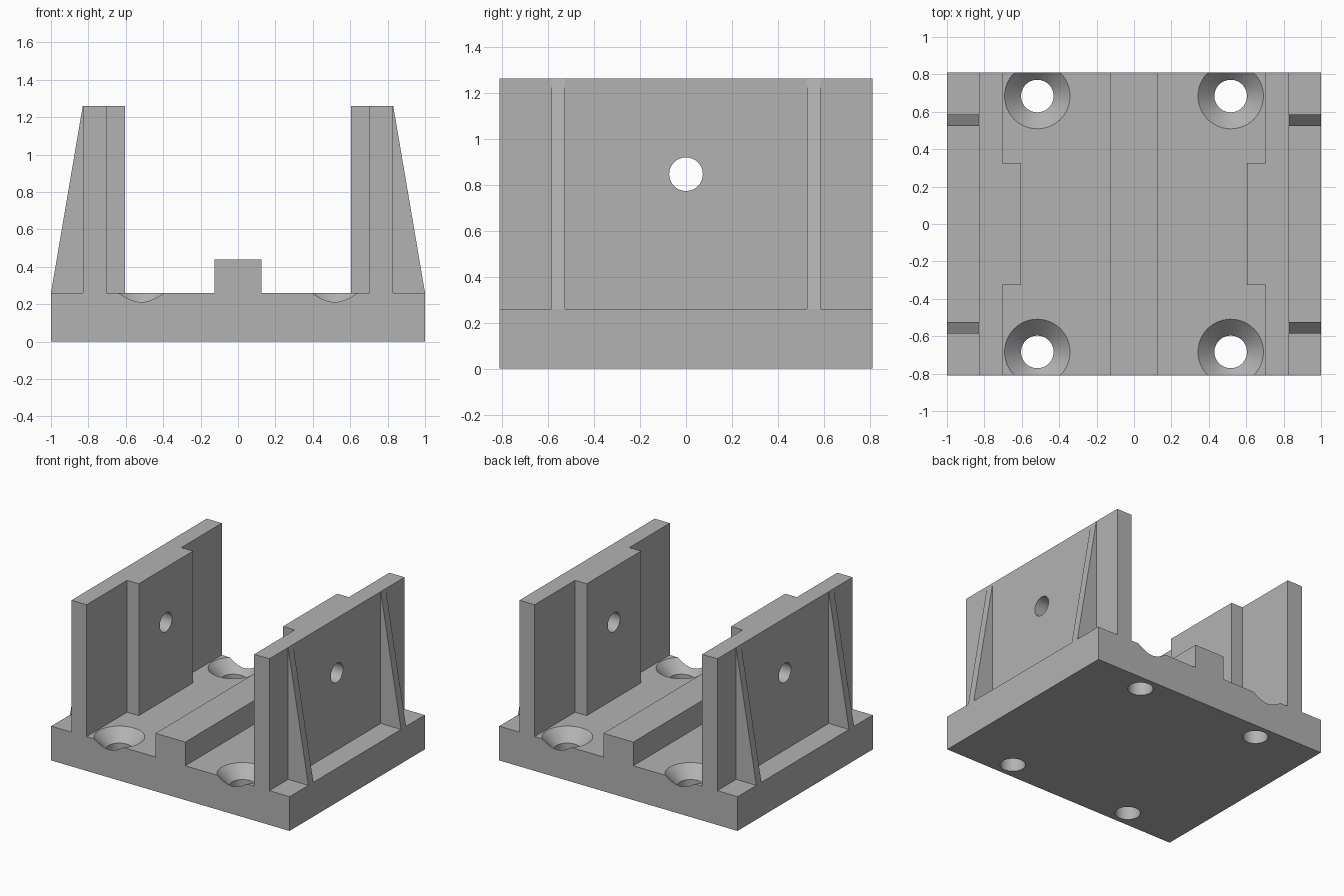
import bpy, bmesh, math
from mathutils import Vector

if "Cube" in bpy.data.objects:
    bpy.data.objects.remove(bpy.data.objects["Cube"], do_unlink=True)

HALF_Y = 0.81
FLOOR = 0.26
TOP = 1.26

grey = bpy.data.materials.new("plain grey")
grey.use_nodes = True
colour = (0.45, 0.45, 0.45, 1)
grey.diffuse_color = colour
grey.node_tree.nodes["Principled BSDF"].inputs["Base Color"].default_value = colour


def finish(name, bm):
    """Turn a bmesh into a named grey object."""
    bmesh.ops.recalc_face_normals(bm, faces=bm.faces[:])
    mesh = bpy.data.meshes.new(name)
    bm.to_mesh(mesh)
    bm.free()
    mesh.materials.append(grey)
    obj = bpy.data.objects.new(name, mesh)
    bpy.context.collection.objects.link(obj)
    return obj


def prism(name, points, move):
    """Extrude a flat outline along a vector."""
    bm = bmesh.new()
    face = bm.faces.new([bm.verts.new(p) for p in points])
    new = bmesh.ops.extrude_face_region(bm, geom=[face])["geom"]
    verts = [g for g in new if isinstance(g, bmesh.types.BMVert)]
    bmesh.ops.translate(bm, verts=verts, vec=Vector(move))
    return finish(name, bm)


def lathe(name, profile, centre, along_x=False):
    """Round cutter from (radius, height) pairs."""
    bm = bmesh.new()
    rings = []
    for r, h in profile:
        ring = []
        for i in range(64):
            a = math.tau * i / 64
            u, v = r * math.cos(a), r * math.sin(a)
            ring.append(bm.verts.new((h, u, v) if along_x else (u, v, h)))
        rings.append(ring)
    for a, b in zip(rings, rings[1:]):
        for i in range(64):
            j = (i + 1) % 64
            bm.faces.new((a[i], a[j], b[j], b[i]))
    bm.faces.new(rings[0])
    bm.faces.new(rings[-1])
    obj = finish(name, bm)
    obj.location = centre
    obj.hide_render = True
    return obj


def cut(obj, cutters):
    """Subtract the cutters, then smooth the round holes only."""
    bpy.ops.object.select_all(action="DESELECT")
    bpy.context.view_layer.objects.active = obj
    obj.select_set(True)
    for c in cutters:
        mod = obj.modifiers.new("hole", "BOOLEAN")
        mod.operation = "DIFFERENCE"
        mod.solver = "EXACT"
        mod.object = c
        bpy.ops.object.modifier_apply(modifier=mod.name)
    for c in cutters:
        bpy.data.objects.remove(c, do_unlink=True)
    bpy.ops.object.shade_smooth_by_angle(angle=math.radians(30))


# Base plate with raised centre rail, as one cross-section
half = [(1, 0), (1, FLOOR), (0.125, FLOOR), (0.125, 0.44)]
section = half + [(-x, z) for x, z in reversed(half)]
base = prism("base_plate", [(x, -HALF_Y, z) for x, z in section], (0, 2 * HALF_Y, 0))

# Countersunk screw holes in the four corners
screw = [(0.087, -0.1), (0.087, 0.172), (0.175, FLOOR), (0.175, 0.4)]
cut(base, [lathe("screw_cutter", screw, (sx * 0.517, sy * 0.684, 0))
           for sx in (-1, 1) for sy in (-1, 1)])

for side, s in (("left", 1), ("right", -1)):
    # Upright wall with thicker inner pad, as one plan outline
    edge = [(0.83, HALF_Y), (0.703, HALF_Y), (0.703, 0.325), (0.605, 0.325)]
    plan = edge + [(x, -y) for x, y in reversed(edge)]
    wall = prism(side + "_wall", [(s * x, y, FLOOR) for x, y in plan],
                 (0, 0, TOP - FLOOR))
    cut(wall, [lathe("bore_cutter", [(0.073, -0.3), (0.073, 0.3)],
                     (s * 0.72, 0, 0.845), along_x=True)])

    # Sloping outer ribs
    for end, y in (("front", -0.585), ("back", 0.525)):
        rib = [(0.83, FLOOR), (1, FLOOR), (0.83, TOP)]
        prism(f"{side}_{end}_rib", [(s * x, y, z) for x, z in rib], (0, 0.06, 0))
